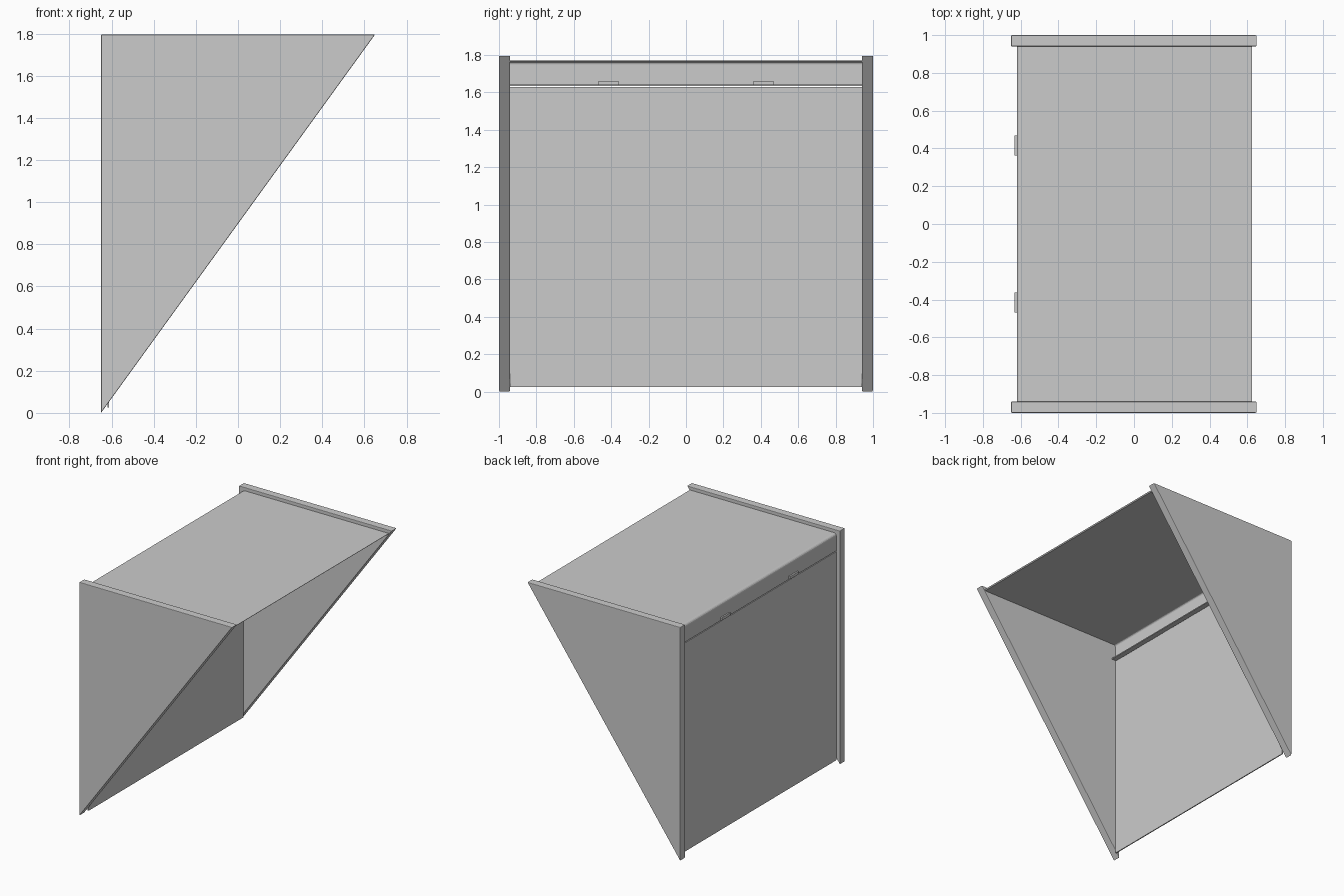
import bpy
import bmesh
import math

cube = bpy.data.objects.get("Cube")
if cube:
    bpy.data.objects.remove(cube, do_unlink=True)

grey = bpy.data.materials.new("sheet grey")
grey.use_nodes = True
COLOUR = (0.6, 0.6, 0.6, 1)
grey.diffuse_color = COLOUR
grey.node_tree.nodes["Principled BSDF"].inputs["Base Color"].default_value = COLOUR

INNER = 0.94    # inner face of the side panels
WALL = -0.62    # outer face of the back wall
TOP = 1.77      # upper face of the top sheet
SHEET = 0.008   # sheet thickness


def extrude(name, profile, y0, y1, bevel=0):
    """Extrude an x-z outline from y0 to y1."""
    bm = bmesh.new()
    face = bm.faces.new([bm.verts.new((x, y0, z)) for x, z in profile])
    new = bmesh.ops.extrude_face_region(bm, geom=[face])["geom"]
    bmesh.ops.translate(bm, vec=(0, y1 - y0, 0),
                        verts=[v for v in new if isinstance(v, bmesh.types.BMVert)])
    bmesh.ops.recalc_face_normals(bm, faces=bm.faces)
    mesh = bpy.data.meshes.new(name)
    bm.to_mesh(mesh)
    bm.free()
    mesh.materials.append(grey)
    obj = bpy.data.objects.new(name, mesh)
    bpy.context.collection.objects.link(obj)
    if bevel:
        mod = obj.modifiers.new("rounded folds", 'BEVEL')
        mod.width = bevel
        mod.segments = 2
    return obj


def box(name, x0, x1, z0, z1, y0=-INNER, y1=INNER):
    return extrude(name, [(x0, z0), (x1, z0), (x1, z1), (x0, z1)], y0, y1)


def arc(radius, steps=4):
    """Quarter bend from the wall up to the top sheet."""
    cx, cz = WALL + 0.02, TOP - 0.02
    angles = [math.pi - math.pi / 2 * i / steps for i in range(steps + 1)]
    return [(cx + radius * math.cos(a), cz + radius * math.sin(a)) for a in angles]


# Triangular side panels
triangle = [(-0.65, 0), (0.65, 1.795), (-0.65, 1.795)]
for side, sign in (("right", -1), ("left", 1)):
    extrude(side + "_side_panel", triangle, sign * INNER, sign, 0.004)

# Top sheet folded down at the back, with an inward lip
lip = 1.635
outer = [(WALL, lip)] + arc(0.02) + [(0.625, TOP)]
inner = [(0.618, TOP - SHEET)] + arc(0.02 - SHEET)[::-1]
inner += [(WALL + SHEET, lip + SHEET), (WALL + 0.04, lip + SHEET), (WALL + 0.04, lip)]
extrude("folded_top", outer + inner, -INNER, INNER)

# Back wall below the lip, with a fine seam between
box("back_wall", WALL, WALL + SHEET, 0.025, lip - 0.006)

# Hinge tabs resting on the lip
for side, y in (("right", -0.415), ("left", 0.415)):
    box(side + "_hinge_tab", WALL - 0.012, WALL + 0.02, lip + 0.004, lip + 0.025,
        y - 0.053, y + 0.053)
